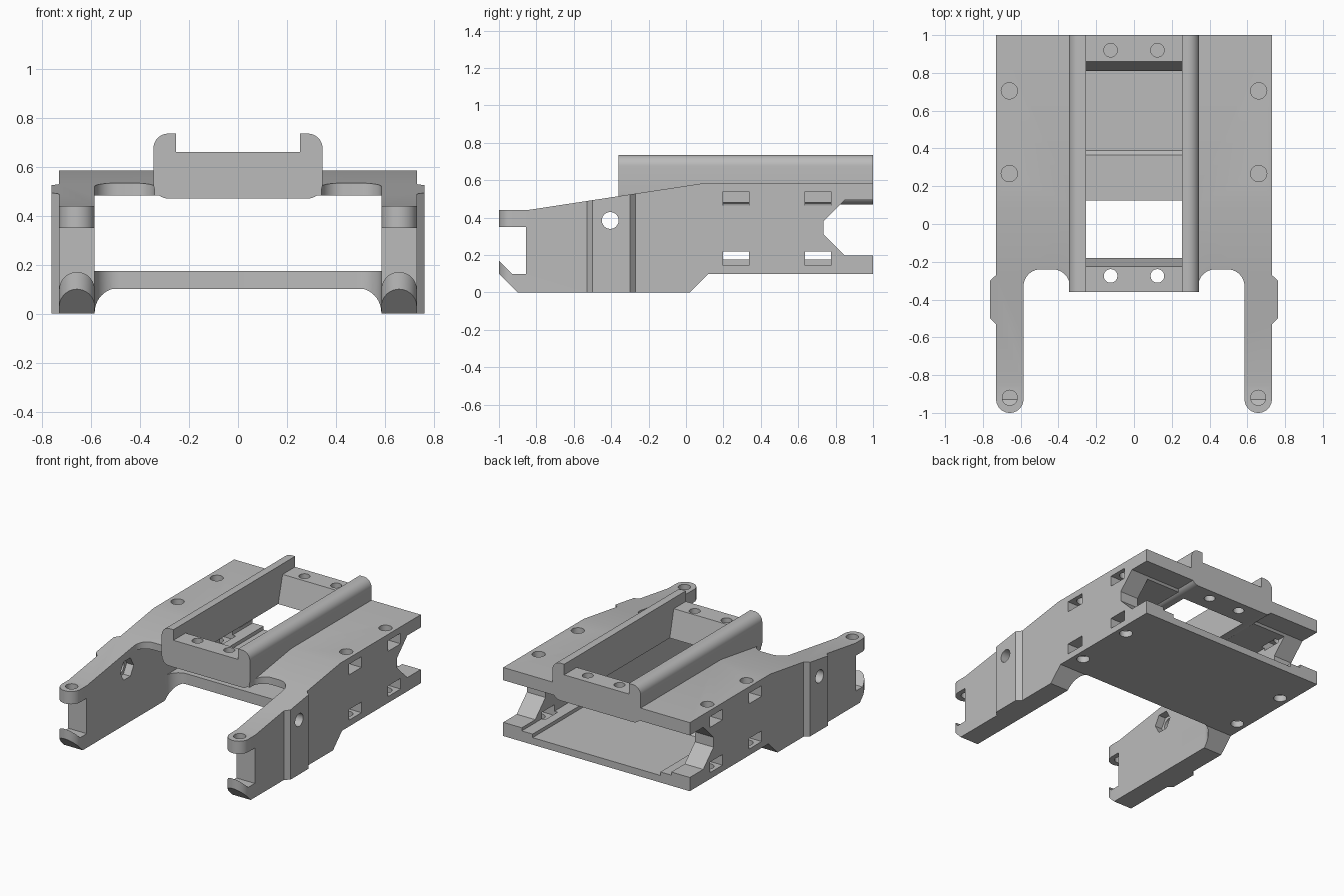
import bpy, bmesh
from math import sin, cos, pi, radians

cube = bpy.data.objects.get("Cube")
if cube:
    bpy.data.objects.remove(cube, do_unlink=True)

grey = bpy.data.materials.new("plain grey")
grey.use_nodes = True
grey.diffuse_color = (0.5, 0.5, 0.5, 1)
grey.node_tree.nodes["Principled BSDF"].inputs["Base Color"].default_value = (0.5, 0.5, 0.5, 1)


def arc(cx, cy, r, start, end, n=10):
    angles = [radians(start + (end - start) * i / n) for i in range(n + 1)]
    return [(cx + r * cos(a), cy + r * sin(a)) for a in angles]


def prism(name, points, axis, lo, hi):
    """Extrude a 2D outline along an axis; the outline uses the other two axes in order."""
    place = {"x": lambda p, d: (d, p[0], p[1]),
             "y": lambda p, d: (p[0], d, p[1]),
             "z": lambda p, d: (p[0], p[1], d)}[axis]
    bm = bmesh.new()
    face = bm.faces.new([bm.verts.new(place(p, lo)) for p in points])
    moved = bmesh.ops.extrude_face_region(bm, geom=[face])["geom"]
    for v in moved:
        if isinstance(v, bmesh.types.BMVert):
            v.co["xyz".index(axis)] = hi
    bmesh.ops.recalc_face_normals(bm, faces=bm.faces)
    mesh = bpy.data.meshes.new(name)
    bm.to_mesh(mesh)
    bm.free()
    obj = bpy.data.objects.new(name, mesh)
    bpy.context.collection.objects.link(obj)
    mesh.materials.append(grey)
    return obj


def box(x0, x1, y0, y1, z0, z1):
    return prism("box_cutter", [(x0, y0), (x1, y0), (x1, y1), (x0, y1)], "z", z0, z1)


def hole(a, b, r, axis, lo, hi, n=32):
    return prism("hole_cutter", arc(a, b, r, 0, 360 - 360 / n, n - 1), axis, lo, hi)


def carve(obj, cutters, operation="DIFFERENCE"):
    for c in cutters:
        c.hide_render = True
        mod = obj.modifiers.new("carve", "BOOLEAN")
        mod.operation, mod.solver, mod.object = operation, "EXACT", c
    graph = bpy.context.evaluated_depsgraph_get()
    mesh = bpy.data.meshes.new_from_object(obj.evaluated_get(graph))
    obj.modifiers.clear()
    obj.data = mesh
    for c in cutters:
        bpy.data.objects.remove(c, do_unlink=True)


# Chassis: side profile trimmed by the plan outline with rounded legs and side bumps
side = [(-1, .44), (-.85, .44), (.1, .585), (1, .585), (1, .495), (.85, .495),
        (.735, .38), (.735, .31), (.85, .197), (1, .197), (1, .1), (.12, .1),
        (.02, 0), (-.9, 0), (-1, .1), (-1, .17), (-.93, .1), (-.855, .1),
        (-.855, .35), (-1, .35)]
chassis = prism("chassis", side, "x", -.9, .9)

half = [(.73, 1), (.73, -.27), (.762, -.3), (.762, -.5), (.73, -.53)]
half += arc(.6575, -.9275, .0725, 0, -180, 20) + [(.585, -.6)]
plan = half + [(-x, y) for x, y in reversed(half)]
carve(chassis, [prism("plan", plan, "z", -.5, 1.5)], "INTERSECT")

# Interior cavity, gap between the legs, and room for the centre block
lower_gap = [(-.585, -2), (.585, -2)] + arc(.485, .025, .1, 0, 90) + arc(-.485, .025, .1, 90, 180)
cuts = [box(-.585, .585, -2, 2, .175, .482),
        prism("lower_gap", lower_gap, "z", -.5, .3),
        box(-.3, .3, -2, 2, .3, 1),
        box(-.36, .36, -2, -.355, .3, 1),
        prism("floor_pocket", [(.365, .175), (.39, .15), (2, .15), (2, .3), (.365, .3)], "x", -.5, .5)]
for s in (1, -1):
    notch = [(.34, -2), (.585, -2)] + arc(.495, -.33, .09, 0, 90) + arc(.43, -.33, .09, 90, 180)
    cuts.append(prism("upper_gap", [(s * x, y) for x, y in notch], "z", .3, 1))
    # Screw holes with nut slots through the side walls
    for y in (.267, .705):
        cuts += [hole(s * .66, y, .043, "z", .5, 1), hole(s * .66, y, .043, "z", -.5, .18)]
        for z in (.145, .465):
            cuts.append(box(*sorted((s * .56, s * .9)), y - .07, y + .07, z, z + .075))
    # Leg tip hole, side hole and its hexagonal nut recess
    cuts.append(hole(s * .6575, -.92, .04, "z", .25, .7))
    cuts.append(hole(-.405, .385, .045, "x", *sorted((s * .5, s * .9))))
    cuts.append(hole(-.405, .385, .075, "x", *sorted((s * .5, s * .64)), 6))
carve(chassis, cuts)

# Centre block: channel section with a rail on each side and a sloped window
rail = arc(.285, .53, .06, -90, 0) + arc(.285, .675, .06, 0, 90) + [(.253, .735), (.253, .66)]
section = rail + [(-x, z) for x, z in reversed(rail)]
block = prism("centre_rail_block", section, "y", -.36, 1)
window = [(-.17, .4), (-.18, .47), (-.225, .66), (-.25, .8), (.89, .8), (.86, .66), (.81, .47), (.8, .4)]
block_cuts = [prism("window", window, "x", -.253, .253)]
for s in (1, -1):
    for y in (.92, -.275):
        block_cuts.append(hole(s * .124, y, .036, "z", .3, 1))
carve(block, block_cuts)

# Smooth the rounded surfaces and keep the edges sharp
bpy.ops.object.select_all(action="DESELECT")
for obj in (chassis, block):
    obj.select_set(True)
    bpy.context.view_layer.objects.active = obj
bpy.ops.object.shade_smooth_by_angle(angle=radians(25))
